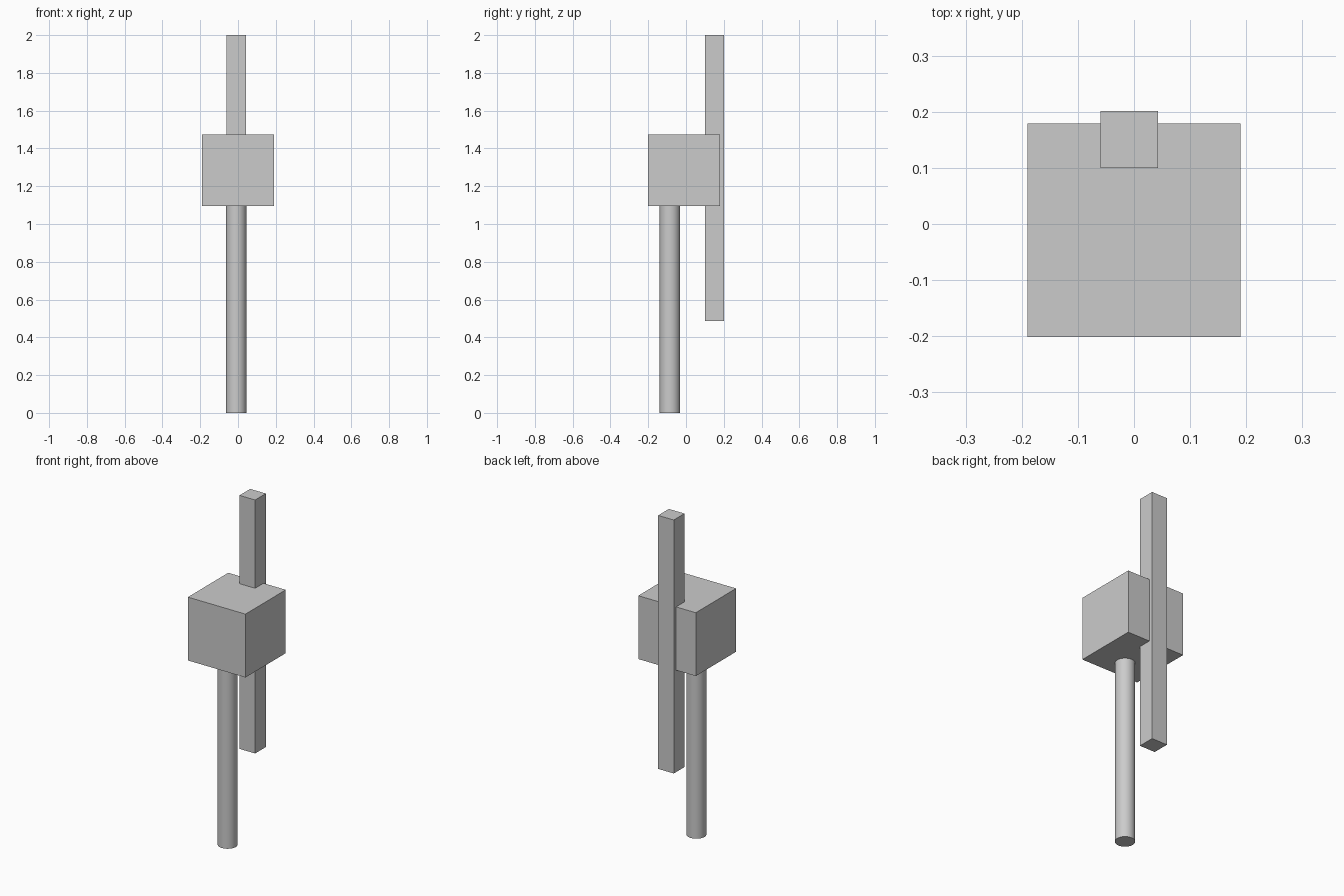
import bpy

if "Cube" in bpy.data.objects:
    bpy.data.objects.remove(bpy.data.objects["Cube"])


def box(name, x, y, z):
    """Box spanning the given (low, high) ranges."""
    spans = (x, y, z)
    bpy.ops.mesh.primitive_cube_add(size=1, location=[(a + b) / 2 for a, b in spans])
    ob = bpy.context.object
    ob.name = name
    ob.scale = [b - a for a, b in spans]
    bpy.ops.object.transform_apply(location=False, rotation=False, scale=True)
    return ob


# Central block
box("block", (-0.19, 0.19), (-0.201, 0.179), (1.095, 1.473))

# Square bar let into the back of the block
box("square_bar", (-0.06, 0.043), (0.10, 0.201), (0.487, 2.0))

# Round post, running up through the block to just below its top
top = 1.472
bpy.ops.mesh.primitive_cylinder_add(vertices=32, radius=0.054, depth=top,
                                    location=(-0.009, -0.085, top / 2))
post = bpy.context.object
post.name = "round_post"
bpy.ops.object.shade_smooth_by_angle()
